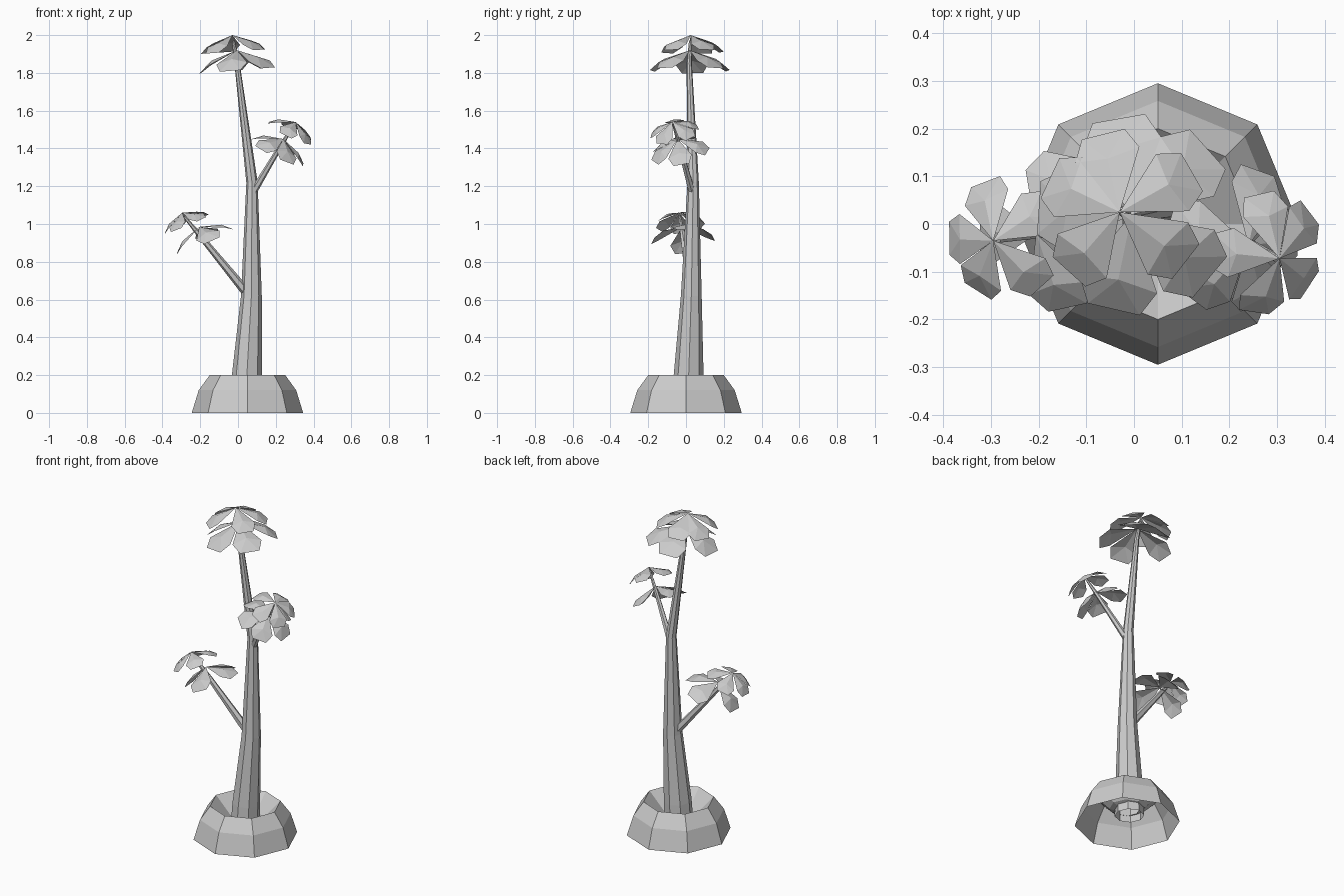
import bpy, bmesh
from math import cos, sin, radians, pi
from mathutils import Vector

if "Cube" in bpy.data.objects:
    bpy.data.objects.remove(bpy.data.objects["Cube"])

UP = Vector((0, 0, 1))

def finish(name, bm):
    bmesh.ops.recalc_face_normals(bm, faces=bm.faces)
    me = bpy.data.meshes.new(name)
    bm.to_mesh(me)
    bm.free()
    bpy.context.collection.objects.link(bpy.data.objects.new(name, me))

def tube(name, path, sides):
    """Open tube through (x, y, z, radius) rings."""
    bm = bmesh.new()
    pts = [Vector(p[:3]) for p in path]
    rings = []
    for i, p in enumerate(pts):
        d = pts[min(i + 1, len(pts) - 1)] - pts[max(i - 1, 0)]
        q = UP.rotation_difference(d)
        rings.append([bm.verts.new(p + q @ Vector((cos(2 * pi * k / sides), sin(2 * pi * k / sides), 0)) * path[i][3])
                      for k in range(sides)])
    for a, b in zip(rings, rings[1:]):
        for k in range(sides):
            j = (k + 1) % sides
            bm.faces.new((a[k], a[j], b[j], b[k]))
    finish(name, bm)

# Leaf outline: out, across, up, as fractions of the leaf length
LEAF = [(0, 0, 0), (.75, .42, -.34), (.7, 0, -.22), (.75, -.42, -.34),
        (1.02, .28, -.53), (1.02, -.28, -.53)]
FACES = [(0, 2, 1), (0, 3, 2), (1, 2, 4), (2, 5, 4), (2, 3, 5)]

def whorl(name, apex, axis, length, angles):
    bm = bmesh.new()
    q = UP.rotation_difference(Vector(axis))
    for a in angles:
        c, s = cos(radians(a)), sin(radians(a))
        vs = [bm.verts.new(Vector(apex) + q @ Vector((u * c - v * s, u * s + v * c, w)) * length)
              for u, v, w in LEAF]
        for f in FACES:
            bm.faces.new([vs[i] for i in f])
    finish(name, bm)

# Stone planter: octagonal shell with sloping inside
prof = [(0, .295), (.12, .258), (.2, .2), (.1, .1), (.09, .07)]
bm = bmesh.new()
rings = [[bm.verts.new((.05 + r * cos(k * pi / 4), r * sin(k * pi / 4), z)) for k in range(8)] for z, r in prof]
for a, b in zip(rings, rings[1:]):
    for k in range(8):
        j = (k + 1) % 8
        bm.faces.new((a[k], a[j], b[j], b[k]))
finish("planter", bm)

# Trunk and branches
tube("trunk", [(.042, .01, .05, .083), (.047, .014, .2, .079), (.071, .028, .62, .055),
               (.074, .038, 1.22, .03), (-.005, .017, 1.85, .014), (-.025, .024, 1.97, .008)], 8)
tube("lower_branch", [(.06, .03, .62, .026), (-.19, -.015, .925, .015), (-.285, -.033, 1.04, .007)], 6)
tube("upper_branch", [(.075, .035, 1.16, .02), (.23, -.037, 1.42, .012), (.3, -.068, 1.53, .006)], 6)

# Two leaf tiers per stem
whorl("crown_top_leaves", (-.03, .025, 2), (-.07, 0, 1), .165, [30, 104, 155, 228, 322])
whorl("crown_bottom_leaves", (-.005, .02, 1.92), (-.08, 0, 1), .2, [100, 42, -40, -103, 176])
whorl("left_top_leaves", (-.295, -.035, 1.06), (-.42, -.06, 1), .125, [110, 35, -50, -120, 180])
whorl("left_bottom_leaves", (-.205, -.02, .985), (-.42, -.06, 1), .16, [80, 5, -78, 180])
whorl("right_top_leaves", (.305, -.072, 1.54), (.48, -.2, 1), .125, [100, 40, -35, -100, 175])
whorl("right_bottom_leaves", (.24, -.045, 1.45), (.48, -.2, 1), .15, [70, 0, -65, -125, 165])
